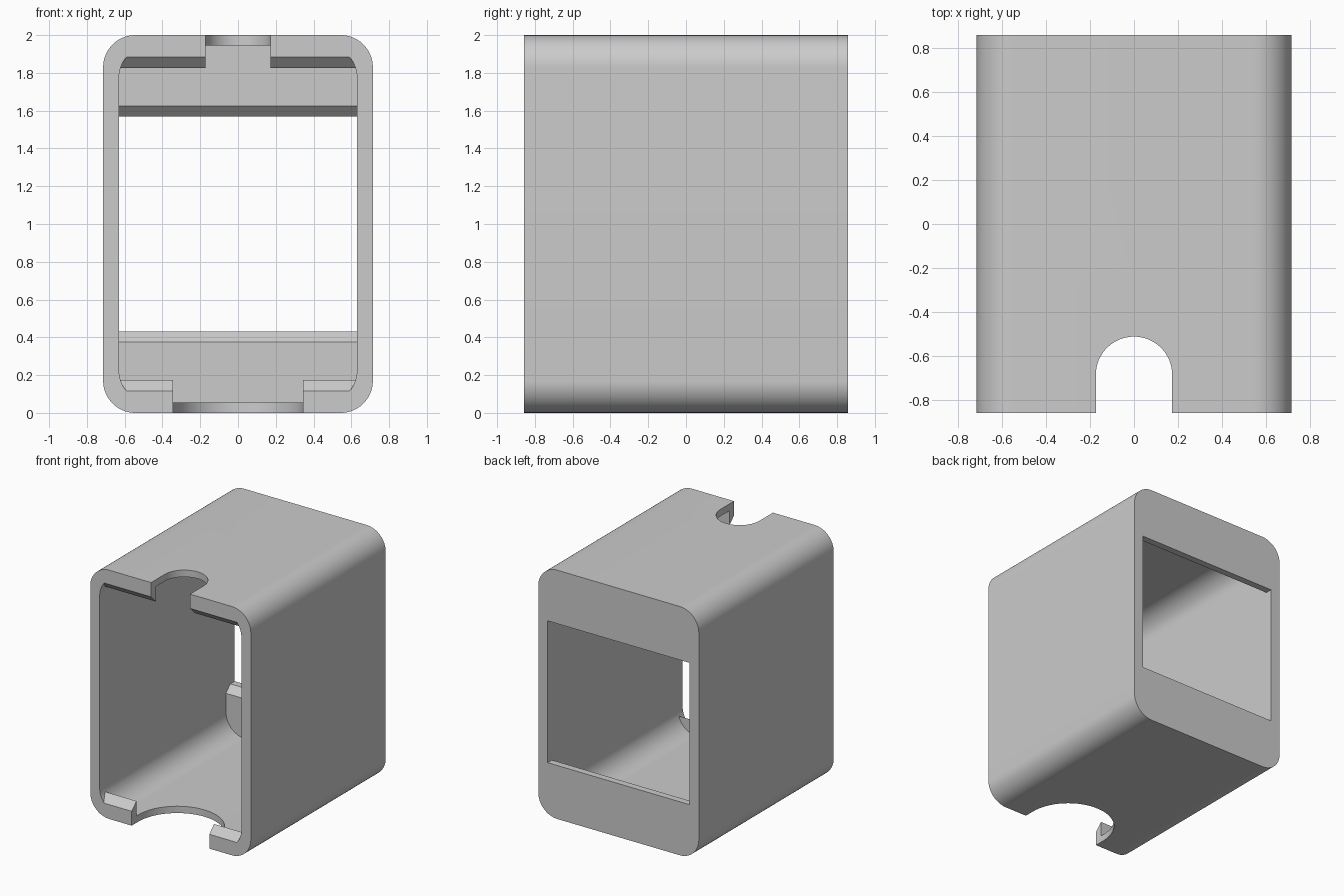
import bpy, bmesh, math
from mathutils import Vector

if "Cube" in bpy.data.objects:
    bpy.data.objects.remove(bpy.data.objects["Cube"], do_unlink=True)

W, D, H = 0.714, 0.857, 2.0      # half width, half depth, height
CORNER = 0.17

grey = bpy.data.materials.new("plain grey")
grey.use_nodes = True
grey.diffuse_color = (0.6, 0.6, 0.6, 1)
grey.node_tree.nodes["Principled BSDF"].inputs["Base Color"].default_value = (0.6, 0.6, 0.6, 1)


def prism(name, points, extrusion):
    """Solid made by sweeping a flat outline along a vector."""
    bm = bmesh.new()
    base = bm.faces.new([bm.verts.new(p) for p in points])
    swept = bmesh.ops.extrude_face_region(bm, geom=[base], use_keep_orig=True)
    moved = [g for g in swept["geom"] if isinstance(g, bmesh.types.BMVert)]
    bmesh.ops.translate(bm, verts=moved, vec=Vector(extrusion))
    bmesh.ops.recalc_face_normals(bm, faces=bm.faces)
    mesh = bpy.data.meshes.new(name)
    bm.to_mesh(mesh)
    bm.free()
    mesh.materials.append(grey)
    obj = bpy.data.objects.new(name, mesh)
    bpy.context.collection.objects.link(obj)
    return obj


def rounded_prism(name, half_w, z0, z1, y0, y1, r, steps=16):
    """Rounded rectangle in the front plane, swept front to back."""
    pts = []
    for i, (sx, top) in enumerate([(1, 1), (-1, 1), (-1, 0), (1, 0)]):
        cx = sx * (half_w - r)
        cz = z1 - r if top else z0 + r
        for k in range(steps + 1):
            a = (i + k / steps) * math.pi / 2
            pts.append((cx + r * math.cos(a), y0, cz + r * math.sin(a)))
    return prism(name, pts, (0, y1 - y0, 0))


def notch(name, r, centre_y, z0, height, steps=40):
    """Round-ended slot open to the front."""
    pts = [(r, -D - 0.2, z0)]
    pts += [(r * math.cos(math.pi * k / steps), centre_y + r * math.sin(math.pi * k / steps), z0)
            for k in range(steps + 1)]
    pts.append((-r, -D - 0.2, z0))
    return prism(name, pts, (0, 0, height))


def combine(target, tool, operation):
    tool.hide_render = True
    mod = target.modifiers.new("cut", 'BOOLEAN')
    mod.operation, mod.object, mod.solver = operation, tool, 'EXACT'
    bpy.context.view_layer.objects.active = target
    bpy.ops.object.modifier_apply(modifier=mod.name)
    bpy.data.objects.remove(tool, do_unlink=True)


# Outer body
case = rounded_prism("case", W, 0, H, -D, D, CORNER)

# Cavity, narrowed by snap lips at the front and a bevelled window at the back
cavity = rounded_prism("cavity_cutter", 0.63, 0.055, H - 0.055, -D - 0.1, D + 0.1, CORNER)
lower = [(-D - 0.2, 0.115), (-D, 0.115), (-D + 0.06, 0.175), (-D + 0.06, -0.1),
         (D - 0.11, -0.1), (D - 0.11, 0.375), (D - 0.055, 0.43), (D + 0.2, 0.43)]
side = lower + [(y, H - z) for y, z in reversed(lower)]
limits = prism("side_profile_cutter", [(-1, y, z) for y, z in side], (2, 0, 0))
combine(cavity, limits, 'INTERSECT')
combine(case, cavity, 'DIFFERENCE')

# Finger notches in the top and bottom walls
combine(case, notch("top_notch_cutter", 0.173, -D + 0.173, 1.5, 1), 'DIFFERENCE')
combine(case, notch("bottom_notch_cutter", 0.345, -D + 0.085, -0.5, 1), 'DIFFERENCE')

# Smooth rounded corners, crisp edges
bpy.ops.object.select_all(action='DESELECT')
case.select_set(True)
bpy.context.view_layer.objects.active = case
bpy.ops.object.shade_smooth_by_angle(angle=math.radians(30))
